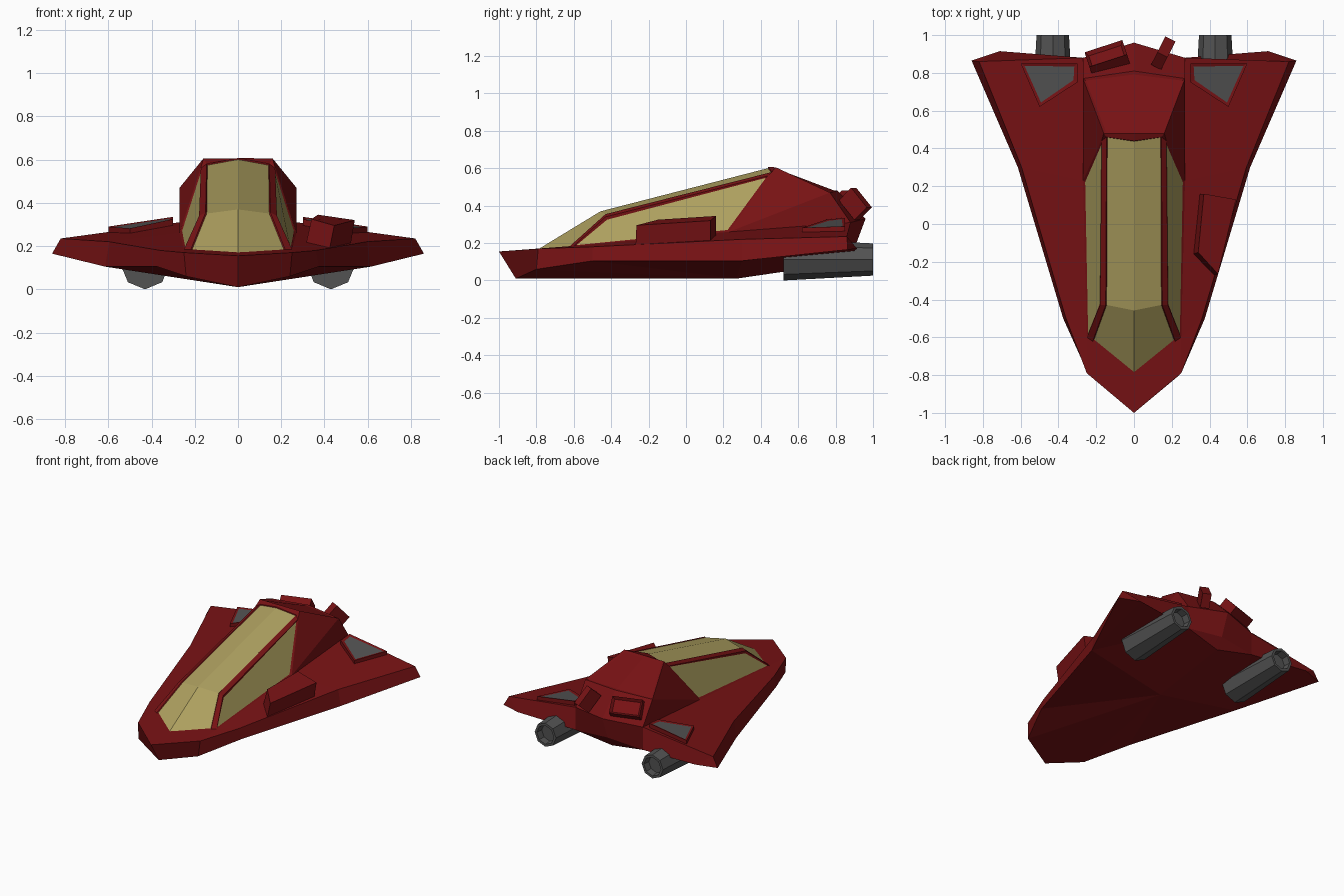
import bpy, bmesh, math
from mathutils import Matrix, Vector, Euler

if "Cube" in bpy.data.objects:
    bpy.data.objects.remove(bpy.data.objects["Cube"])


def colour(name, rgb):
    m = bpy.data.materials.new(name)
    m.diffuse_color = (*rgb, 1)
    m.use_nodes = True
    m.node_tree.nodes["Principled BSDF"].inputs["Base Color"].default_value = m.diffuse_color
    return m


RED = colour("dark red paint", (0.185, 0.006, 0.007))
GLASS = colour("amber glass", (0.42, 0.35, 0.115))
GREY = colour("engine grey", (0.085, 0.085, 0.085))
MATS = [RED, GLASS, GREY]


def finish(name, bm):
    me = bpy.data.meshes.new(name)
    bm.to_mesh(me)
    bm.free()
    for m in MATS:
        me.materials.append(m)
    ob = bpy.data.objects.new(name, me)
    bpy.context.collection.objects.link(ob)
    return ob


def symmetric(name, verts, faces, insets=()):
    """Build the right half and its mirror image; insets = (face ids, width, depth, material)."""
    bm = bmesh.new()
    right = [bm.verts.new(v) for v in verts]
    left = [v if v.co.x == 0 else bm.verts.new((-v.co.x, v.co.y, v.co.z)) for v in right]
    pairs = []
    for f in faces:
        pairs.append((bm.faces.new([right[i] for i in f]),
                      bm.faces.new([left[i] for i in reversed(f)])))
    bmesh.ops.recalc_face_normals(bm, faces=bm.faces)
    for ids, width, depth, mat in insets:
        region = [f for i in ids for f in pairs[i]]
        bmesh.ops.inset_region(bm, faces=region, thickness=width, depth=depth)
        for f in region:
            f.material_index = mat
    return finish(name, bm)


def prism(name, bottom, top, inset=None):
    """Block between two matching outlines, optional inset (width, depth, material) on top."""
    bm = bmesh.new()
    lo = [bm.verts.new(v) for v in bottom]
    hi = [bm.verts.new(v) for v in top]
    n = len(lo)
    bm.faces.new(lo)
    cap = bm.faces.new(hi)
    for i in range(n):
        j = (i + 1) % n
        bm.faces.new((lo[i], lo[j], hi[j], hi[i]))
    bmesh.ops.recalc_face_normals(bm, faces=bm.faces)
    if inset:
        bmesh.ops.inset_region(bm, faces=[cap], thickness=inset[0], depth=inset[1])
        cap.material_index = inset[2]
    return finish(name, bm)


# Delta hull: upper rim, lower rim, keel, tail and deck root
symmetric("hull", [
    (0, -1, .155), (.25, -.79, .17), (.36, -.5, .18), (.595, .3, .22), (.82, .86, .235),
    (0, -.91, .01), (.24, -.8, .06), (.375, -.5, .105), (.615, .3, .105), (.86, .865, .165),
    (0, .27, .01), (0, .85, .095), (.71, .915, .17), (.27, .88, .145),
    (.27, .88, .31), (.27, .23, .26), (.25, -.6, .185), (0, -.79, .17),
    (0, .96, .33), (0, .9, .17)],
    [(0, 1, 6, 5), (1, 2, 7, 6), (2, 3, 8, 7), (3, 4, 9, 8),
     (0, 1, 16, 17), (1, 2, 16), (2, 3, 15, 16), (3, 4, 14, 15), (17, 16, 15, 14, 18),
     (4, 9, 12), (4, 12, 13, 14), (14, 13, 19, 18),
     (5, 6, 10), (6, 7, 10), (7, 8, 10), (8, 9, 12), (8, 12, 13), (8, 13, 11, 10),
     (13, 19, 11)])

# Cabin: canopy glass, frame, side windows, roof panel and tail slope
symmetric("cabin", [
    (0, -.795, .17), (.22, -.625, .18), (.25, -.6, .185), (.27, .23, .26),
    (.27, .88, .31), (0, .96, .33), (0, -.46, .375), (.15, -.43, .355), (.18, -.43, .34),
    (0, .44, .607), (.145, .46, .58), (.172, .44, .56), (.16, .48, .605), (0, .48, .605),
    (.27, .77, .47), (0, .81, .48)],
    [(0, 1, 7, 6), (6, 7, 10, 9), (1, 2, 8, 7), (7, 8, 11, 10), (9, 10, 12, 13),
     (10, 11, 12), (2, 3, 11, 8), (3, 4, 14), (3, 14, 12), (3, 12, 11),
     (13, 12, 14, 15), (15, 14, 4, 5), (0, 1, 2, 3, 4, 5)],
    [((0, 1), .004, -.006, 1), ((6,), .016, -.006, 1), ((10,), .018, -.006, 0)])

for s, side in ((1, "right"), (-1, "left")):
    # Raised wing vents with grey panels
    outline = [(.30, .85), (.60, .85), (.50, .62), (.30, .75)]
    height = lambda x, y: .38 - .15 * x - .1 * (.85 - y)
    prism(side + "_wing_vent",
          [(s * x, y, height(x, y) - .09) for x, y in outline],
          [(s * x, y, height(x, y)) for x, y in outline], (.024, -.004, 2))

    # Tapered octagonal engines with recessed nozzles
    bm = bmesh.new()
    bmesh.ops.create_cone(bm, cap_ends=True, segments=8, radius1=.112, radius2=.086, depth=.48,
                          matrix=Matrix.Translation((s * .43, .76, .112))
                          @ Matrix.Rotation(-math.pi / 2, 4, 'X'))
    nozzle = [f for f in bm.faces if f.normal.y > .9]
    bmesh.ops.inset_region(bm, faces=nozzle, thickness=.018, depth=0)
    bmesh.ops.inset_region(bm, faces=nozzle, thickness=.004, depth=-.05)
    for f in bm.faces:
        f.material_index = 2
    finish(side + "_engine", bm)

# Equipment pod on the right wing only
prism("right_wing_pod",
      [(.31, -.16, .19), (.42, -.27, .17), (.52, .13, .2), (.34, .16, .2)],
      [(.34, -.15, .325), (.445, -.265, .295), (.54, .13, .32), (.37, .16, .345)])


def tail_box(name, centre, size, tilt, yaw, inset=None):
    x, y, z = (d / 2 for d in size)
    rot = Euler((math.radians(tilt), 0, math.radians(yaw))).to_matrix()
    ring = [(-x, -y), (x, -y), (x, y), (-x, y)]
    level = lambda h: [Vector(centre) + rot @ Vector((a, b, h)) for a, b in ring]
    prism(name, level(-z), level(z), inset)


# Fittings on the tail slope: framed hatch on the left, fin on the right
tail_box("tail_hatch", (-.14, .875, .41), (.21, .12, .08), -48, 18, (.022, -.02, 0))
tail_box("tail_fin", (.155, .905, .41), (.06, .14, .1), -48, -27)
